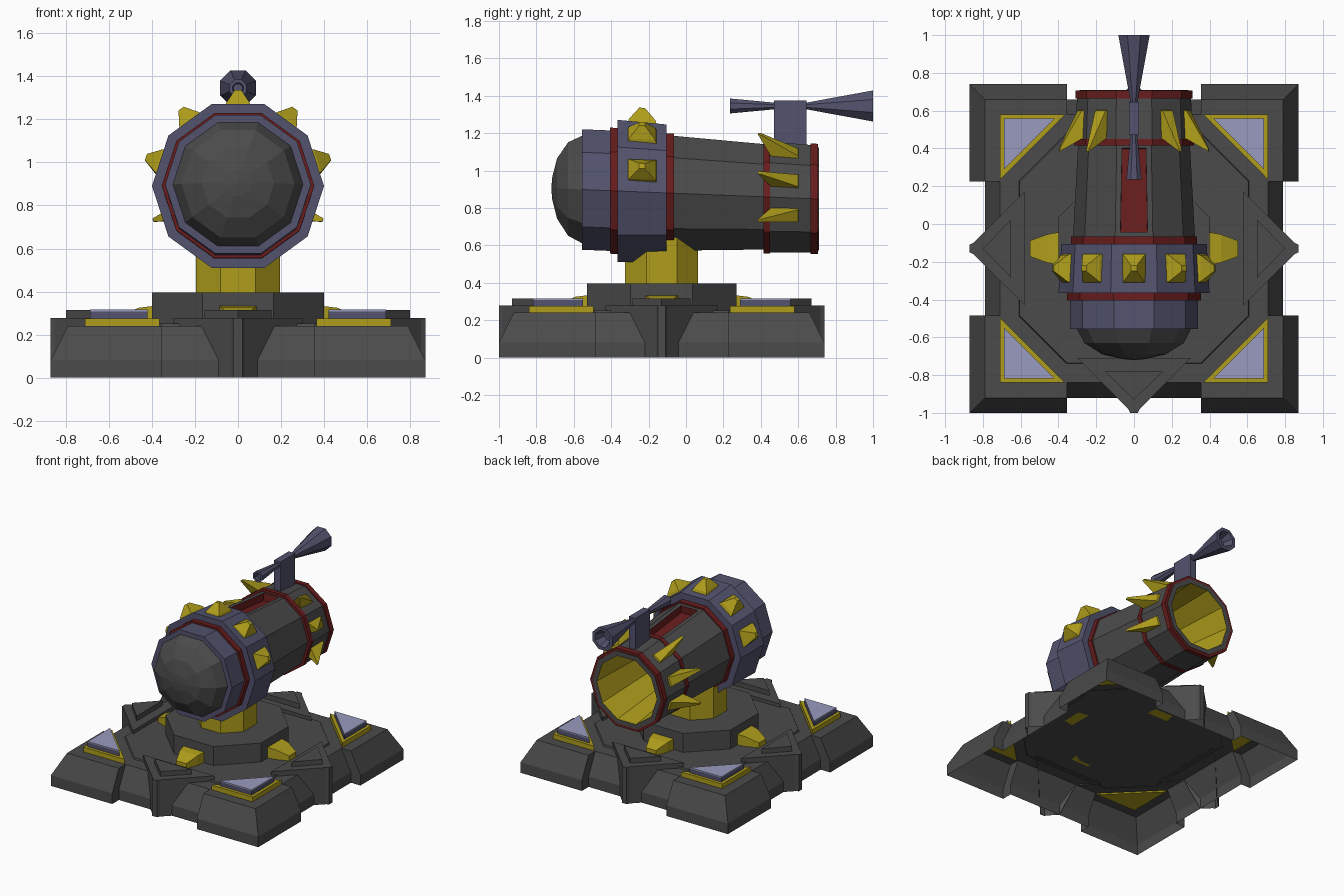
import bpy, bmesh, math
from mathutils import Matrix, Vector

if "Cube" in bpy.data.objects:
    bpy.data.objects.remove(bpy.data.objects["Cube"])


def material(name, rgb):
    m = bpy.data.materials.new(name)
    m.diffuse_color = (*rgb, 1)
    m.use_nodes = True
    m.node_tree.nodes["Principled BSDF"].inputs["Base Color"].default_value = m.diffuse_color
    return m


GREY = material("dark_grey", (0.07, 0.07, 0.07))
PURPLE = material("slate_purple", (0.085, 0.085, 0.155))
LAVENDER = material("lavender", (0.32, 0.33, 0.52))
YELLOW = material("brass_yellow", (0.43, 0.34, 0.011))
RED = material("dark_red", (0.14, 0.012, 0.012))

CY = -0.13  # centre of the base in y


def loft(name, rings, mat, cap_start=True, cap_end=True, matrix=Matrix()):
    """Join equal-sized point rings with quads, optionally closing the ends."""
    bm = bmesh.new()
    vs = [[bm.verts.new(matrix @ Vector(p)) for p in r] for r in rings]
    n = len(rings[0])
    for a, b in zip(vs, vs[1:]):
        for i in range(n):
            j = (i + 1) % n
            bm.faces.new((a[i], a[j], b[j], b[i]))
    if cap_start:
        bm.faces.new(vs[0][::-1])
    if cap_end:
        bm.faces.new(vs[-1])
    bmesh.ops.recalc_face_normals(bm, faces=bm.faces)
    mesh = bpy.data.meshes.new(name)
    bm.to_mesh(mesh)
    bm.free()
    mesh.materials.append(mat)
    ob = bpy.data.objects.new(name, mesh)
    bpy.context.collection.objects.link(ob)
    return ob


def rect(x0, x1, y0, y1, z):
    return [(x0, y0, z), (x1, y0, z), (x1, y1, z), (x0, y1, z)]


def at_z(points, z):
    return [(x, y, z) for x, y in points]


def octagon(apothem, z, half=None):
    """Octagon with cardinal sides of the given half length (regular by default)."""
    h = apothem * math.tan(math.pi / 8) if half is None else half
    return four_fold([(apothem, -h), (apothem, h)], z)


def four_fold(points, z):
    """Repeat a run of outline points round the four sides."""
    return [Matrix.Rotation(k * math.pi / 2, 3, 'Z') @ Vector((x, y, z))
            for k in range(4) for x, y in points]


def turned(name, profile, mat, n=10, caps=(False, False), matrix=Matrix()):
    """Low-poly turned part along y; profile holds (y, apothem), flat side on top."""
    rings = []
    for y, a in profile:
        r = a / math.cos(math.pi / n)
        ang = [(i + .5) * 2 * math.pi / n for i in range(n)]
        rings.append([(r * math.sin(t), y, r * math.cos(t)) for t in ang])
    return loft(name, rings, mat, *caps, matrix=matrix)


BASE = Matrix.Translation((0, CY, 0))

# ---- base shell with stepped-out corner blocks, open underneath
loft("base_shell", [four_fold([(s - .08, -.355), (s - .08, .355), (s, .355), (s, s), (.355, s)], z)
                    for s, z in ((.87, 0), (.87, .08), (.79, .24))],
     GREY, cap_start=False, matrix=BASE)

# ---- triangular plates on the corner blocks
for sx in (-1, 1):
    for sy in (-1, 1):
        m = BASE @ Matrix.Diagonal((sx, sy, 1, 1))
        for name, outer, inner, z0, z1, mat in (
                ("corner_trim", .71, .365, .23, .276, YELLOW),
                ("corner_plate", .688, .42, .276, .308, PURPLE),
                ("corner_plate_top", .688, .42, .308, .316, LAVENDER)):
            tri = [(outer, outer), (inner, outer), (outer, inner)]
            loft(name, [at_z(tri, z0), at_z(tri, z1)], mat, matrix=m)

# ---- pointed side wedges and brass studs on the four sides
for k in range(4):
    m = BASE @ Matrix.Rotation(k * math.pi / 2, 4, 'Z')
    half = [(.58, -.30, .235), (.71, -.17, .23), (.79, -.09, 0), (.85, -.03, 0), (.87, -.02, 0)]
    foot = half + [(x, -y, z) for x, y, z in reversed(half)]
    loft("side_wedge", [foot, [(x, y, .278) for x, y, z in foot]], GREY, cap_start=False, matrix=m)
    tri = [(.65, -.155), (.80, 0), (.65, .155)]
    loft("wedge_plate", [at_z(tri, .27), at_z(tri, .315)], GREY, matrix=m)
    stud = [[(x, w, z0), (x, w, z1), (x, -w, z1), (x, -w, z0)]
            for x, w, z0, z1 in ((.38, .09, .24, .335), (.46, .075, .24, .325), (.55, .042, .25, .29))]
    loft("base_stud", stud, YELLOW, matrix=m)

# ---- octagonal platform and pedestal
loft("platform_step", [octagon(.61, .235, .36), octagon(.605, .252, .355)], GREY,
     cap_start=False, matrix=BASE)
loft("platform", [octagon(.40, .25), octagon(.40, .395)], GREY, cap_start=False, matrix=BASE)
loft("pedestal", [octagon(.195, .38), octagon(.195, .66)], YELLOW, matrix=BASE)

# ---- cannon, its axis sinking slightly towards the muzzle while the rings stay upright
CAN = Matrix.Translation((0, 0, .876))
CAN[2][1] = -.04
turned("breech_dome", [(-.55, .29), (-.63, .25), (-.69, .16), (-.715, .06), (-.72, .005)], GREY,
       caps=(False, True), matrix=CAN)
turned("breech_collar", [(-.555, .275), (-.555, .322), (-.40, .322)], PURPLE, matrix=CAN)
turned("breech_band", [(-.365, .32), (-.365, .38), (-.105, .366), (-.105, .28)], PURPLE, matrix=CAN)
for y0, y1, r in ((-.405, -.36, .337), (-.11, -.065, .318), (.415, .45, .302), (.665, .706, .295)):
    turned("red_ring", [(y0, r - .05), (y0, r), (y1, r), (y1, r - .025)], RED, matrix=CAN)
turned("muzzle_sleeve", [(.44, .297), (.67, .287)], GREY, matrix=CAN)
turned("muzzle_rim", [(.70, .275), (.71, .275), (.71, .24)], GREY, matrix=CAN)
turned("bore", [(.71, .24), (.2, .2)], YELLOW, caps=(False, True), matrix=CAN)

# ---- barrel with a sunken red slot in its top face
barrel = turned("barrel", [(-.07, .307), (.43, .281)], GREY, matrix=CAN)
barrel.data.materials.append(RED)
bm = bmesh.new()
bm.from_mesh(barrel.data)
top = max(bm.faces, key=lambda f: f.calc_center_median().z)
bmesh.ops.inset_individual(bm, faces=[top], thickness=.04)
walls = bmesh.ops.inset_individual(bm, faces=[top], thickness=.001, depth=-.055)["faces"]
for f in walls + [top]:
    f.material_index = 1
bm.to_mesh(barrel.data)
bm.free()

# ---- studs round the breech band, spikes round the muzzle
for step in range(-3, 4):
    m = CAN @ Matrix.Rotation(math.radians(36 * step), 4, 'Y')
    if abs(step) < 3:
        loft("band_stud", [rect(-.065, .065, -.315, -.155, .36), rect(-.055, .055, -.305, -.165, .388),
                           rect(-.015, .015, -.25, -.22, .45)], YELLOW, matrix=m)
    if step:
        loft("muzzle_spike", [rect(-.04, .04, .46, .605, .275), rect(-.034, .034, .45, .6, .303),
                              rect(-.008, .008, .385, .40, .415)], YELLOW, matrix=m)

# ---- sight on a post
loft("sight_post", [rect(-.027, .027, .47, .645, z) for z in (1.12, 1.375)], PURPLE)
turned("sight_tube", [(.26, .02), (.235, .025), (.235, .04), (.47, .018), (.645, .018),
                      (1.0, .083), (1.0, .06), (.93, .035)], PURPLE, n=8, caps=(True, True),
       matrix=Matrix.Translation((0, 0, 1.345)))
